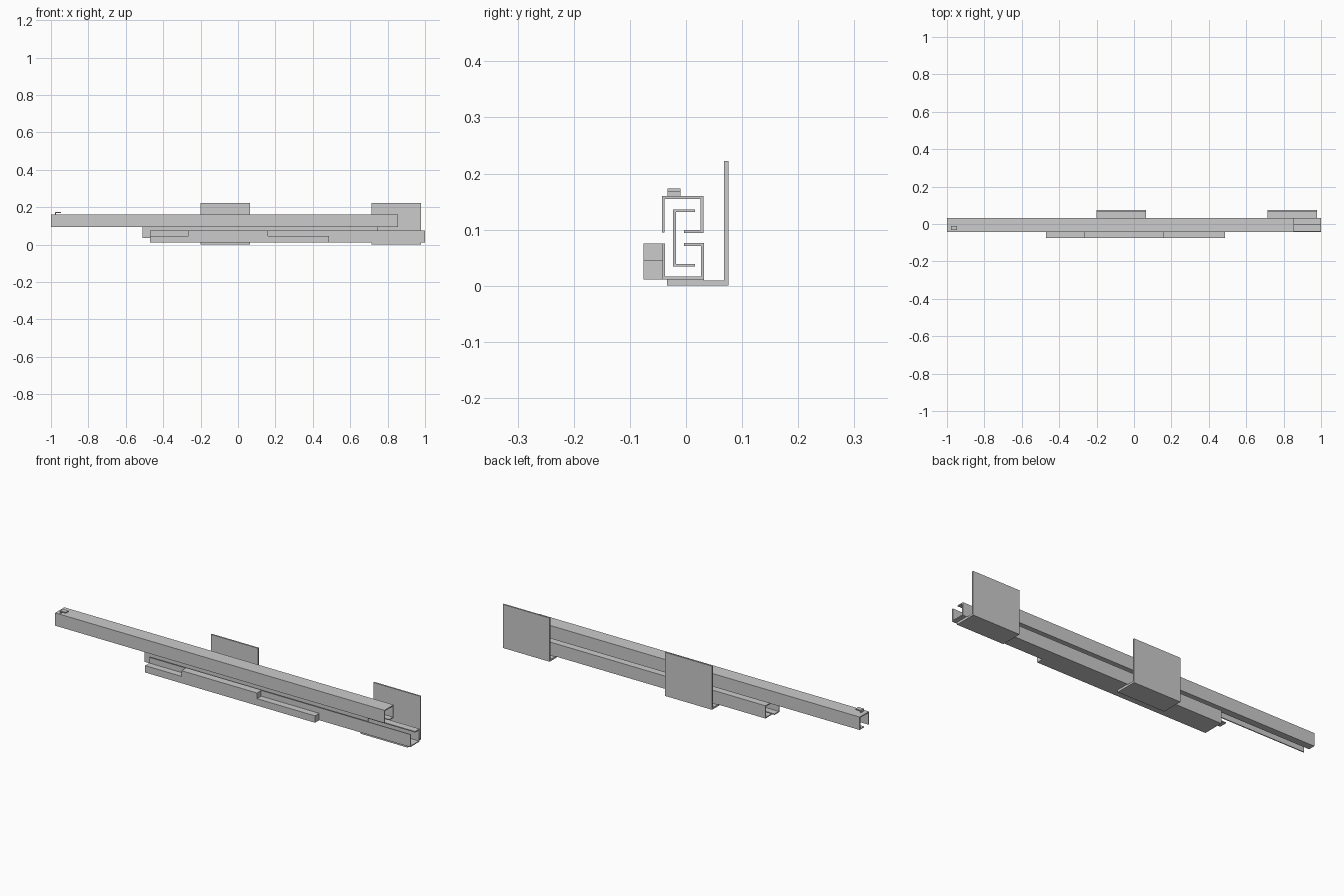
import bpy, bmesh
from mathutils import Vector

if "Cube" in bpy.data.objects:
    bpy.data.objects.remove(bpy.data.objects["Cube"])


def extrude(name, pts, a, b, axis="x"):
    """Prism from a closed outline: (y,z) along x, or (x,z) along y."""
    bm = bmesh.new()
    co = lambda p, s: (s, p[0], p[1]) if axis == "x" else (p[0], s, p[1])
    face = bm.faces.new([bm.verts.new(co(p, a)) for p in pts])
    res = bmesh.ops.extrude_face_region(bm, geom=[face])
    verts = [g for g in res["geom"] if isinstance(g, bmesh.types.BMVert)]
    d = Vector((b - a, 0, 0)) if axis == "x" else Vector((0, b - a, 0))
    bmesh.ops.translate(bm, verts=verts, vec=d)
    bmesh.ops.recalc_face_normals(bm, faces=bm.faces)
    mesh = bpy.data.meshes.new(name)
    bm.to_mesh(mesh)
    bm.free()
    ob = bpy.data.objects.new(name, mesh)
    bpy.context.collection.objects.link(ob)
    return ob


def bent_sheet(path, t):
    """Outline of a right-angle sheet bend; positive t thickens to the right."""
    p = [Vector(q) for q in path]
    n = []
    for u, v in zip(p, p[1:]):
        d = (v - u).normalized()
        n.append(Vector((d.y, -d.x)) * t)
    inner = [p[0] + n[0]]
    inner += [p[i] + n[i - 1] + n[i] for i in range(1, len(p) - 1)]
    inner.append(p[-1] + n[-1])
    return p + inner[::-1]


T = 0.005

# Three telescoping rails
extrude("upper_rail", bent_sheet([(-.043, .095), (-.043, .16), (.031, .16),
        (.031, .094), (-.004, .094)], T), -1, .855)
extrude("middle_rail", bent_sheet([(.016, .136), (-.023, .136),
        (-.023, .034), (.016, .034)], -T), -.51, .747)
extrude("lower_rail", bent_sheet([(-.042, .075), (-.042, .011), (.032, .011),
        (.032, .076), (-.004, .076)], -T), -.47, 1)

# Mounting brackets under and behind the lower rail
bracket = [(-.034, .001), (.076, .001), (.076, .222), (.068, .222),
           (.068, .009), (.032, .009), (.032, .011), (-.034, .011)]
bracket = [(y, 0 if z == .001 else z) for y, z in bracket]
for i, x in enumerate((-.2, .715)):
    extrude(f"mounting_bracket_{i + 1}", bracket, x, x + .264)

# Stepped bar on the front of the lower rail
extrude("front_bar", [(-.47, .011), (.487, .011), (.487, .046), (.16, .046),
        (.16, .07), (-.265, .07), (-.265, .046), (-.47, .046)],
        -.076, -.042, "y")
extrude("front_bar_cap", [(-.265, .07), (.16, .07), (.16, .075), (-.265, .075)],
        -.076, -.042, "y")

# Bent stop tab on the upper rail
extrude("stop_tab", bent_sheet([(-.979, .16), (-.979, .173), (-.947, .173)], T),
        -.033, -.01, "y")
